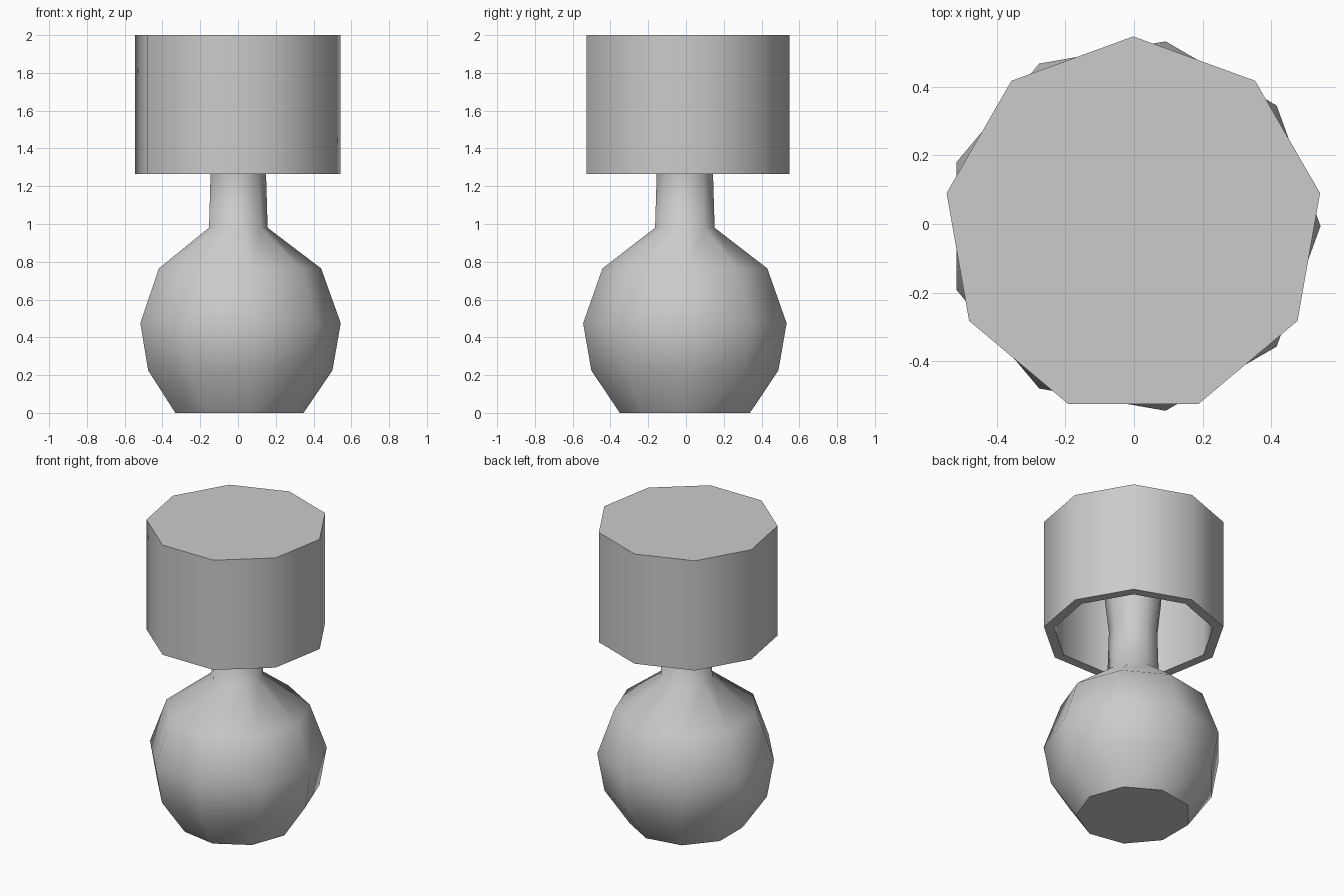
import bpy, bmesh, math

if "Cube" in bpy.data.objects:
    bpy.data.objects.remove(bpy.data.objects["Cube"])

SIDES = 9


def lathe(name, profile, start, centre):
    """Revolve a (radius, z) profile into a closed low-poly solid with flat end caps."""
    bm = bmesh.new()
    rings = []
    for r, z in profile:
        ring = []
        for i in range(SIDES):
            a = start + 2 * math.pi * i / SIDES
            ring.append(bm.verts.new((centre[0] + r * math.cos(a), centre[1] + r * math.sin(a), z)))
        rings.append(ring)
    for lo, hi in zip(rings, rings[1:]):
        for i in range(SIDES):
            j = (i + 1) % SIDES
            bm.faces.new((lo[i], lo[j], hi[j], hi[i]))
    bm.faces.new(rings[0])
    bm.faces.new(rings[-1])
    bmesh.ops.recalc_face_normals(bm, faces=bm.faces)
    mesh = bpy.data.meshes.new(name)
    bm.to_mesh(mesh)
    bm.free()
    obj = bpy.data.objects.new(name, mesh)
    bpy.context.collection.objects.link(obj)
    bpy.ops.object.select_all(action='DESELECT')
    obj.select_set(True)
    bpy.context.view_layer.objects.active = obj
    bpy.ops.object.shade_smooth_by_angle(angle=math.radians(53))
    return obj


# Round lamp base running up into a neck that flares inside the shade
lathe("lamp_base", [(0.35, 0), (0.503, 0.225), (0.547, 0.475), (0.443, 0.765),
                    (0.16, 0.98), (0.151, 1.28), (0.175, 1.5), (0.19, 1.94)],
      0, (-0.003, -0.006))

# Drum shade: closed on top, hollow and open underneath
lathe("lamp_shade", [(0.553, 2.0), (0.553, 1.265), (0.49, 1.265), (0.49, 1.94)],
      math.pi / 2, (-0.002, -0.006))
